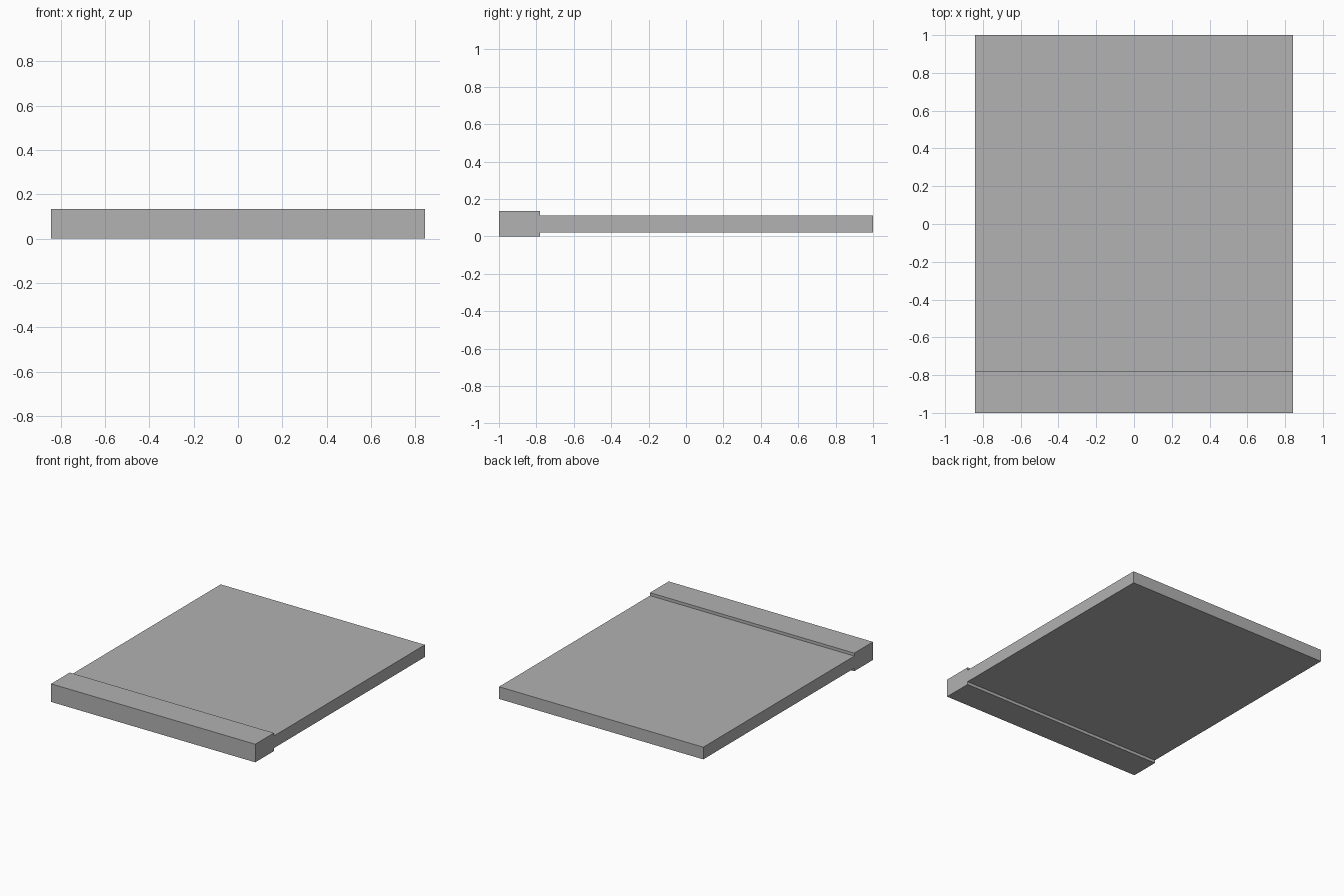
import bpy
import bmesh

if "Cube" in bpy.data.objects:
    bpy.data.objects.remove(bpy.data.objects["Cube"])

HALF_WIDTH = 0.843

# Side profile (y, z): thin panel with a thicker lip along the front edge
PROFILE = [(-1, 0), (-0.78, 0), (-0.78, 0.022), (1, 0.022),
           (1, 0.113), (-0.78, 0.113), (-0.78, 0.135), (-1, 0.135)]

grey = bpy.data.materials.new("plain grey")
grey.diffuse_color = (0.445, 0.445, 0.445, 1)
grey.use_nodes = True
grey.node_tree.nodes["Principled BSDF"].inputs["Base Color"].default_value = grey.diffuse_color

# Extrude the profile across the full width
bm = bmesh.new()
side = bm.faces.new([bm.verts.new((-HALF_WIDTH, y, z)) for y, z in PROFILE])
result = bmesh.ops.extrude_face_region(bm, geom=[side], use_keep_orig=True)
moved = [g for g in result["geom"] if isinstance(g, bmesh.types.BMVert)]
bmesh.ops.translate(bm, vec=(2 * HALF_WIDTH, 0, 0), verts=moved)
bmesh.ops.recalc_face_normals(bm, faces=bm.faces)

mesh = bpy.data.meshes.new("lipped_panel")
bm.to_mesh(mesh)
bm.free()
mesh.materials.append(grey)
panel = bpy.data.objects.new("lipped_panel", mesh)
bpy.context.collection.objects.link(panel)
